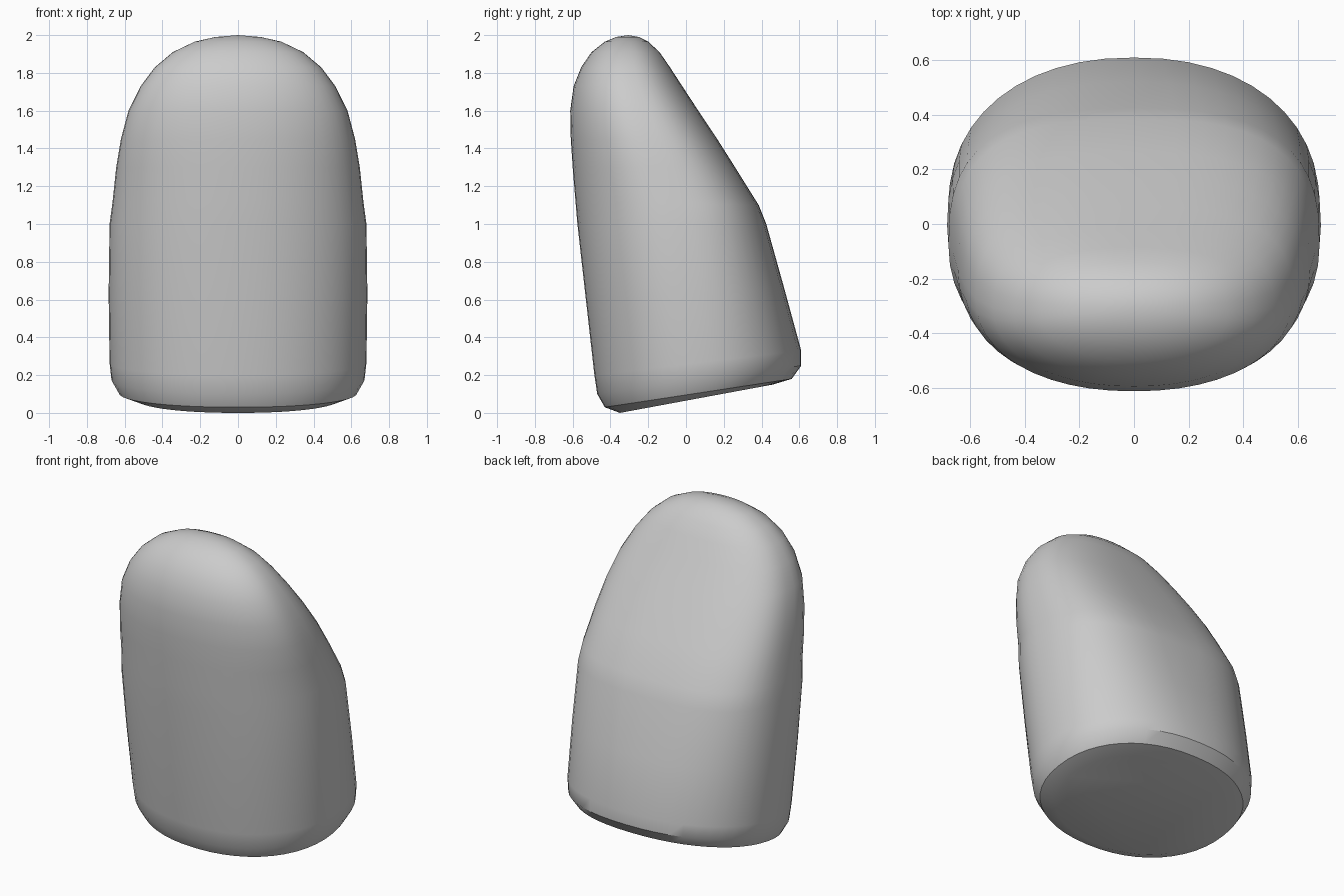
import bpy
import bmesh
from math import sin, cos, pi

default = bpy.data.objects.get("Cube")
if default:
    bpy.data.objects.remove(default)

grey = bpy.data.materials.new("plain grey")
grey.use_nodes = True
colour = (0.6, 0.6, 0.6, 1)
grey.diffuse_color = colour
grey.node_tree.nodes["Principled BSDF"].inputs["Base Color"].default_value = colour

# Sections: front y, front z, back y, back z, half width, back squareness
SECTIONS = [
    (-0.35, 0.0, 0.46, 0.15, 0.54, 2.2),
    (-0.43, 0.03, 0.56, 0.18, 0.63, 2.2),
    (-0.47, 0.10, 0.61, 0.25, 0.67, 2.2),
    (-0.485, 0.2, 0.61, 0.33, 0.68, 2.2),
    (-0.53, 0.6, 0.52, 0.66, 0.685, 2.4),
    (-0.575, 1.0, 0.425, 1.0, 0.68, 2.7),
    (-0.585, 1.12, 0.385, 1.1, 0.665, 2.8),
    (-0.6, 1.3, 0.26, 1.3, 0.645, 2.8),
    (-0.61, 1.45, 0.165, 1.45, 0.62, 2.8),
    (-0.613, 1.6, 0.065, 1.6, 0.58, 2.7),
    (-0.595, 1.73, -0.02, 1.73, 0.515, 2.6),
    (-0.555, 1.83, -0.085, 1.83, 0.44, 2.5),
    (-0.5, 1.91, -0.14, 1.91, 0.345, 2.4),
    (-0.43, 1.965, -0.2, 1.965, 0.23, 2.2),
    (-0.37, 1.99, -0.25, 1.99, 0.12, 2),
]
SIDES = 48


def power(value, n):
    """Signed superellipse coordinate."""
    return (1 if value >= 0 else -1) * abs(value) ** (2 / n)


def section_ring(bm, front_y, front_z, back_y, back_z, width, back_n):
    ring = []
    for i in range(SIDES):
        a = 2 * pi * i / SIDES
        n = back_n if sin(a) > 0 else 2.15
        t = (power(sin(a), n) + 1) / 2
        ring.append(bm.verts.new((width * power(cos(a), n),
                                  front_y + (back_y - front_y) * t,
                                  front_z + (back_z - front_z) * t)))
    return ring


# Body: tilted base, leaning front, sloping back and rounded crown
bm = bmesh.new()
rings = [section_ring(bm, *s) for s in SECTIONS]
for low, high in zip(rings, rings[1:]):
    for i in range(SIDES):
        j = (i + 1) % SIDES
        bm.faces.new((low[i], low[j], high[j], high[i]))
bm.faces.new(rings[0][::-1])
tip = bm.verts.new((0, -0.305, 2))
for i in range(SIDES):
    bm.faces.new((rings[-1][i], rings[-1][(i + 1) % SIDES], tip))
bmesh.ops.recalc_face_normals(bm, faces=bm.faces)

mesh = bpy.data.meshes.new("body")
bm.to_mesh(mesh)
bm.free()
mesh.materials.append(grey)
body = bpy.data.objects.new("body", mesh)
bpy.context.collection.objects.link(body)
bpy.context.view_layer.objects.active = body
body.select_set(True)
bpy.ops.object.shade_smooth_by_angle(angle=0.6)
